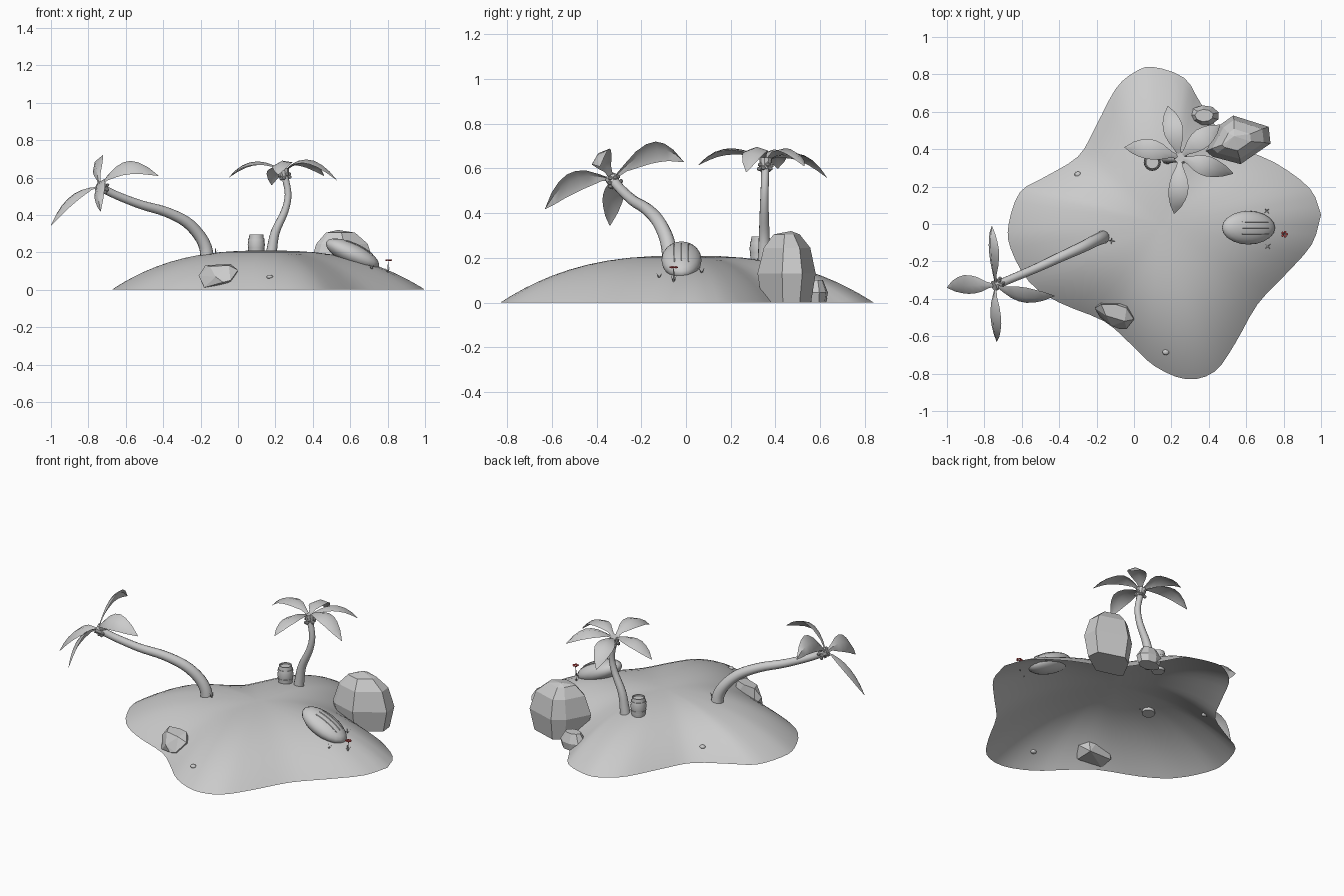
import bpy, bmesh, math, random
from mathutils import Vector as V, Matrix

if "Cube" in bpy.data.objects:
    bpy.data.objects.remove(bpy.data.objects["Cube"])
random.seed(4)


def finish(name, bm, smooth=None, color=None):
    bmesh.ops.recalc_face_normals(bm, faces=bm.faces)
    me = bpy.data.meshes.new(name)
    bm.to_mesh(me)
    bm.free()
    ob = bpy.data.objects.new(name, me)
    bpy.context.collection.objects.link(ob)
    if smooth:
        bpy.ops.object.select_all(action='DESELECT')
        ob.select_set(True)
        bpy.context.view_layer.objects.active = ob
        bpy.ops.object.shade_smooth_by_angle(angle=math.radians(smooth))
    if color:
        mat = bpy.data.materials.new(name)
        mat.diffuse_color = color
        mat.use_nodes = True
        mat.node_tree.nodes["Principled BSDF"].inputs["Base Color"].default_value = mat.diffuse_color
        me.materials.append(mat)
    return ob


def loft(bm, rings, cap_start=True, cap_end=True):
    vs = [[bm.verts.new(p) for p in ring] for ring in rings]
    n = len(vs[0])
    for a, b in zip(vs, vs[1:]):
        for i in range(n):
            bm.faces.new((a[i], a[(i + 1) % n], b[(i + 1) % n], b[i]))
    if cap_start:
        bm.faces.new(vs[0])
    if cap_end:
        bm.faces.new(vs[-1])


def spline(pts, steps=4):
    """Catmull-Rom through 4D points (x, y, z, radius)."""
    p = [V(q) for q in pts]
    p = [p[0] * 2 - p[1]] + p + [p[-1] * 2 - p[-2]]
    out = []
    for a, b, c, d in zip(p, p[1:], p[2:], p[3:]):
        for i in range(steps):
            t = i / steps
            out.append((b * 2 + (c - a) * t + (a * 2 - b * 5 + c * 4 - d) * t * t
                        + (b * 3 - a - c * 3 + d) * t ** 3) * 0.5)
    return out + [p[-2]]


def tube(bm, pts, sides=12):
    path = spline(pts)
    rings = []
    for i, q in enumerate(path):
        d = (path[min(i + 1, len(path) - 1)] - path[max(i - 1, 0)]).to_3d().normalized()
        u = d.cross(V((0.4, -0.9, 0.1))).normalized()
        w = d.cross(u)
        rings.append([q.to_3d() + (u * math.cos(k * math.tau / sides)
                      + w * math.sin(k * math.tau / sides)) * q[3] for k in range(sides)])
    loft(bm, rings)


# Island: lobed open dome
outline = [(1, .05), (.94, .19), (.75, .33), (.51, .44), (.36, .64), (.27, .78), (.10, .84), (0, .81),
           (-.10, .72), (-.21, .51), (-.30, .36), (-.48, .25), (-.61, .17), (-.67, 0), (-.66, -.13),
           (-.56, -.31), (-.40, -.42), (-.16, -.52), (-.02, -.64), (.11, -.76), (.28, -.83),
           (.43, -.79), (.54, -.64), (.66, -.43), (.81, -.27), (.95, -.11)]
CX = 0.15
shore = [q.to_2d() for q in spline([(x, y, 0, 0) for x, y in outline + outline[:1]], 3)][:-1]


def height(r):
    return 0.21 * (1 - r ** 2.6)


def ground(x, y):
    a = math.atan2(y, x - CX)
    edge = min(shore, key=lambda s: abs(math.remainder(math.atan2(s.y, s.x - CX) - a, math.tau)))
    return height(min(1, math.hypot(x - CX, y) / math.hypot(edge.x - CX, edge.y)))


bm = bmesh.new()
loft(bm, [[(CX + (s.x - CX) * r, s.y * r, height(r)) for s in shore]
          for r in (1, .97, .93, .87, .8, .72, .63, .53, .42, .3, .18, .06)], cap_start=False)
finish("island", bm, 60)


# Palms: bent trunk, crown with nuts, arched folded leaves (mid point, tip)
def palm(name, trunk, leaves):
    bm = bmesh.new()
    tube(bm, trunk)
    finish(name + "_trunk", bm, 50)
    top = V(trunk[-1][:3])
    axis = (top - V(trunk[-2][:3])).normalized()
    rot = axis.to_track_quat('Z', 'Y').to_matrix().to_4x4()
    bm = bmesh.new()
    bmesh.ops.create_cone(bm, cap_ends=True, segments=10, radius1=.022, radius2=.03, depth=.05,
                          matrix=Matrix.Translation(top + axis * .01) @ rot)
    for k in range(9):
        a = k * math.tau / 9
        off = rot @ V((.027 * math.cos(a), .027 * math.sin(a), -.012 + .016 * (k % 2)))
        bmesh.ops.create_icosphere(bm, subdivisions=1, radius=.011,
                                   matrix=Matrix.Translation(top + off))
    finish(name + "_crown", bm)
    bm = bmesh.new()
    start = top + axis * .025
    widths = (.006, .02, .042, .052, .054, .046, .031, .002)
    for mid, tip in leaves:
        m, t = V(mid), V(tip)
        c = m * 2 - (start + t) * .5
        rows = []
        side = (t - start).cross(axis).normalized()
        for i, w in enumerate(widths):
            u = i / (len(widths) - 1)
            p = start * (1 - u) ** 2 + c * 2 * u * (1 - u) + t * u * u
            d = ((c - start) * (1 - u) + (t - c) * u).normalized()
            up = side.cross(d).normalized()
            rows.append([bm.verts.new(p + side * w * s - up * w * .35 * abs(s)) for s in (-1, 0, 1)])
        for a, b in zip(rows, rows[1:]):
            for i in (0, 1):
                bm.faces.new((a[i], a[i + 1], b[i + 1], b[i]))
    finish(name + "_leaves", bm, 40)


palm("leaning_palm",
     [(-.165, -.07, .17, .037), (-.175, -.075, .23, .034), (-.21, -.09, .295, .032),
      (-.28, -.125, .365, .030), (-.39, -.175, .418, .027), (-.52, -.235, .455, .024),
      (-.65, -.29, .505, .022), (-.72, -.32, .54, .022)],
     [((-.89, -.33, .50), (-1.0, -.34, .345)), ((-.765, -.15, .68), (-.76, -.01, .63)),
      ((-.60, -.39, .665), (-.425, -.385, .61)), ((-.755, -.50, .55), (-.735, -.63, .42))])
palm("upright_palm",
     [(.175, .35, .16, .032), (.182, .35, .22, .028), (.20, .35, .31, .024), (.25, .35, .42, .020),
      (.268, .352, .51, .018), (.25, .355, .61, .018)],
     [((.085, .40, .685), (-.05, .41, .60)), ((.205, .51, .665), (.18, .63, .56)),
      ((.355, .455, .69), (.46, .53, .61)), ((.385, .31, .695), (.53, .27, .585)),
      ((.235, .19, .69), (.215, .055, .615))])

# Barrel: bulged body with recessed lid and raised hoops
bm = bmesh.new()
prof = [(.036, .17), (.041, .20), (.041, .208), (.044, .208), (.045, .22), (.043, .22), (.046, .24),
        (.043, .262), (.045, .262), (.043, .274), (.040, .274), (.037, .296), (.032, .296), (.032, .287)]
loft(bm, [[(.098 + r * math.cos(k * math.tau / 16), .33 + r * math.sin(k * math.tau / 16), z)
           for k in range(16)] for r, z in prof])
finish("barrel", bm, 35)


# Faceted rocks as convex hulls
def rock(name, pts):
    bm = bmesh.new()
    vs = [bm.verts.new(p) for p in pts]
    res = bmesh.ops.convex_hull(bm, input=vs)
    bmesh.ops.delete(bm, geom=[v for v in res["geom_interior"] if isinstance(v, bmesh.types.BMVert)],
                     context='VERTS')
    finish(name, bm)


rim = [(.385, .39), (.46, .53), (.53, .58), (.72, .52), (.73, .43), (.57, .32), (.42, .36)]


def ring(pts, cx, cy, s, z):
    return [(cx + (x - cx) * s, cy + (y - cy) * s, z) for x, y in pts]


rock("large_rock", ring(rim, .56, .45, .84, 0) + ring(rim, .56, .45, 1, .13)
     + ring(rim, .55, .46, .80, .245) + ring(rim, .54, .45, .45, .305) + [(.535, .47, .32)])


def oval(cx, cy, rx, ry, n):
    return [(cx + rx * math.cos(k * math.tau / n + .3), cy + ry * math.sin(k * math.tau / n + .3))
            for k in range(n)]


o = oval(.375, .58, .082, .055, 9)
rock("small_rock", ring(o, .375, .58, .85, 0) + ring(o, .375, .58, 1, .045) + ring(o, .375, .58, .6, .1))
rock("front_rock", [(-.21, -.45, .075), (-.175, -.43, .13), (-.10, -.43, .135), (-.04, -.45, .138),
                    (0, -.51, .105), (-.04, -.56, .05), (-.18, -.50, .012), (-.12, -.545, .07),
                    (-.04, -.54, .035), (-.15, -.49, .125), (-.05, -.52, .13), (-.03, -.42, .03),
                    (-.18, -.42, .03), (-.08, -.56, .04)])

# Half-buried planked hull lying down the slope
tilt = Matrix.Translation((.612, -.02, .19)) @ Matrix.Rotation(math.radians(25), 4, 'Y')
bm = bmesh.new()
bmesh.ops.create_uvsphere(bm, u_segments=20, v_segments=12, radius=1,
                          matrix=tilt @ Matrix.Diagonal((.155, .09, .058, 1)))
finish("buried_hull", bm, 60)
bm = bmesh.new()
for y in (-.032, 0, .032):
    pts = []
    for i in range(6):
        x = -.06 + i * .032
        z = .058 * math.sqrt(max(0, 1 - (x / .155) ** 2 - (y / .09) ** 2))
        pts.append(tuple(tilt @ V((x, y, z))) + (.003,))
    tube(bm, pts, 5)
finish("hull_planks", bm, 50)

# Shells on the sand
bm = bmesh.new()
for x, y in ((-.30, .265), (.17, -.685)):
    bmesh.ops.create_icosphere(bm, subdivisions=2, radius=1,
                               matrix=Matrix.Translation((x, y, ground(x, y) + .003))
                               @ Matrix.Diagonal((.018, .016, .011, 1)))
finish("shells", bm, 50)

# Grass sprigs and a red flower
bm = bmesh.new()
for x, y, h in ((-.12, -.09, .035), (.71, .07, .025), (.715, -.12, .025), (.80, -.055, .03)):
    z = ground(x, y)
    for k in range(4):
        a = k * math.tau / 4 + x
        d = V((math.cos(a), math.sin(a), 0))
        s = V((-d.y, d.x, 0)) * .004
        b = V((x, y, z - .005))
        bm.faces.new([bm.verts.new(p) for p in (b - s, b + s, b + d * .018 + V((0, 0, h)))])
zf = ground(.8, -.055)
tube(bm, [(.80, -.055, zf - .01, .003), (.802, -.055, .12, .003), (.804, -.055, .152, .002)], 6)
finish("grass", bm)
bm = bmesh.new()
for k in range(5):
    a = k * math.tau / 5
    m = Matrix.Translation((.804 + .012 * math.cos(a), -.055 + .012 * math.sin(a), .158))
    bmesh.ops.create_icosphere(bm, subdivisions=1, radius=1, matrix=m @ Matrix.Diagonal((.008, .008, .005, 1)))
finish("flower", bm, color=(.7, .08, .08, 1))
